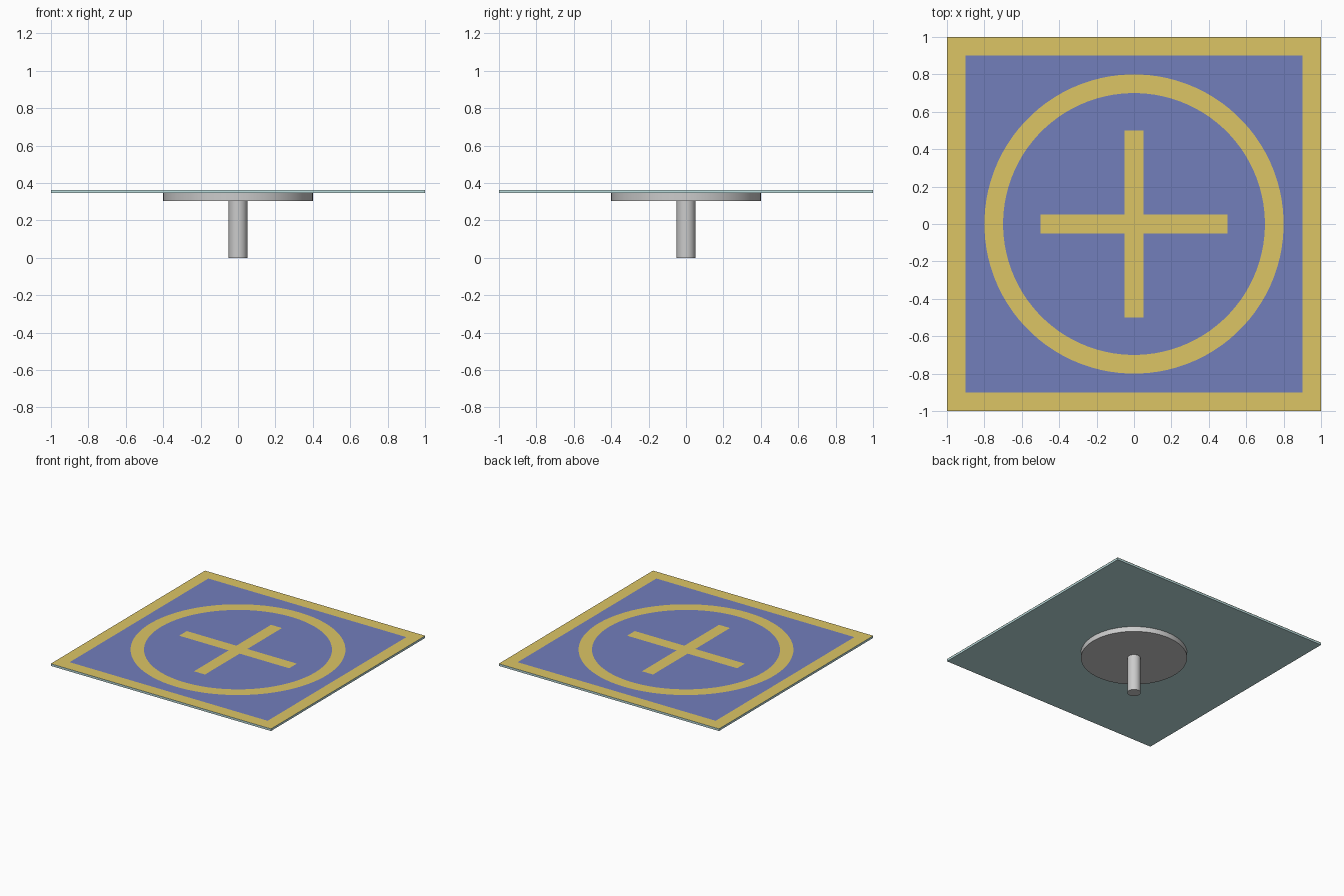
import bpy, bmesh
from math import sin, cos, pi, sqrt

if "Cube" in bpy.data.objects:
    bpy.data.objects.remove(bpy.data.objects["Cube"])

TOP = 0.3625


def material(name, rgb):
    m = bpy.data.materials.new(name)
    m.diffuse_color = (*rgb, 1)
    m.use_nodes = True
    m.node_tree.nodes["Principled BSDF"].inputs["Base Color"].default_value = m.diffuse_color
    return m


glass = material("teal_glass", (0.50, 0.72, 0.72))
blue = material("blue", (0.17, 0.21, 0.50))
gold = material("gold", (0.72, 0.56, 0.13))


def cylinder(name, r, z0, z1):
    bpy.ops.mesh.primitive_cylinder_add(vertices=64, radius=r, depth=z1 - z0,
                                        location=(0, 0, (z0 + z1) / 2))
    bpy.context.object.name = name
    bpy.ops.object.shade_smooth_by_angle()


def flat_mesh(name, verts, faces, z, mat):
    me = bpy.data.meshes.new(name)
    me.from_pydata([(x, y, z) for x, y in verts], [], faces)
    me.materials.append(mat)
    ob = bpy.data.objects.new(name, me)
    bpy.context.collection.objects.link(ob)


def band(name, r_in, r_out, n, z, mat):
    verts = [(r * cos(2 * pi * (i + 0.5) / n), r * sin(2 * pi * (i + 0.5) / n))
             for r in (r_in, r_out) for i in range(n)]
    faces = [(i, n + i, n + (i + 1) % n, (i + 1) % n) for i in range(n)]
    flat_mesh(name, verts, faces, z, mat)


# Support post and disc
cylinder("post", 0.05, 0, 0.305)
cylinder("support_disc", 0.4, 0.303, 0.346)

# Thin square top
bpy.ops.mesh.primitive_cube_add(size=1, location=(0, 0, (TOP + 0.345) / 2))
plate = bpy.context.object
plate.name = "glass_plate"
plate.scale = (2, 2, TOP - 0.345)
plate.data.materials.append(glass)

# Painted pattern: blue field, gold frame, ring and cross
flat_mesh("blue_field", [(-.95, -.95), (.95, -.95), (.95, .95), (-.95, .95)],
          [(0, 1, 2, 3)], TOP + 0.0008, blue)
z = TOP + 0.0016
band("gold_frame", 0.9 * sqrt(2), sqrt(2), 4, z, gold)
band("gold_ring", 0.7, 0.8, 96, z, gold)
a, b = 0.05, 0.5
arm = [(b, -a), (b, a), (a, a)]
cross = []
for k in range(4):
    for x, y in arm:
        for _ in range(k):
            x, y = -y, x
        cross.append((x, y))
flat_mesh("gold_cross", cross, [tuple(range(12))], z, gold)
